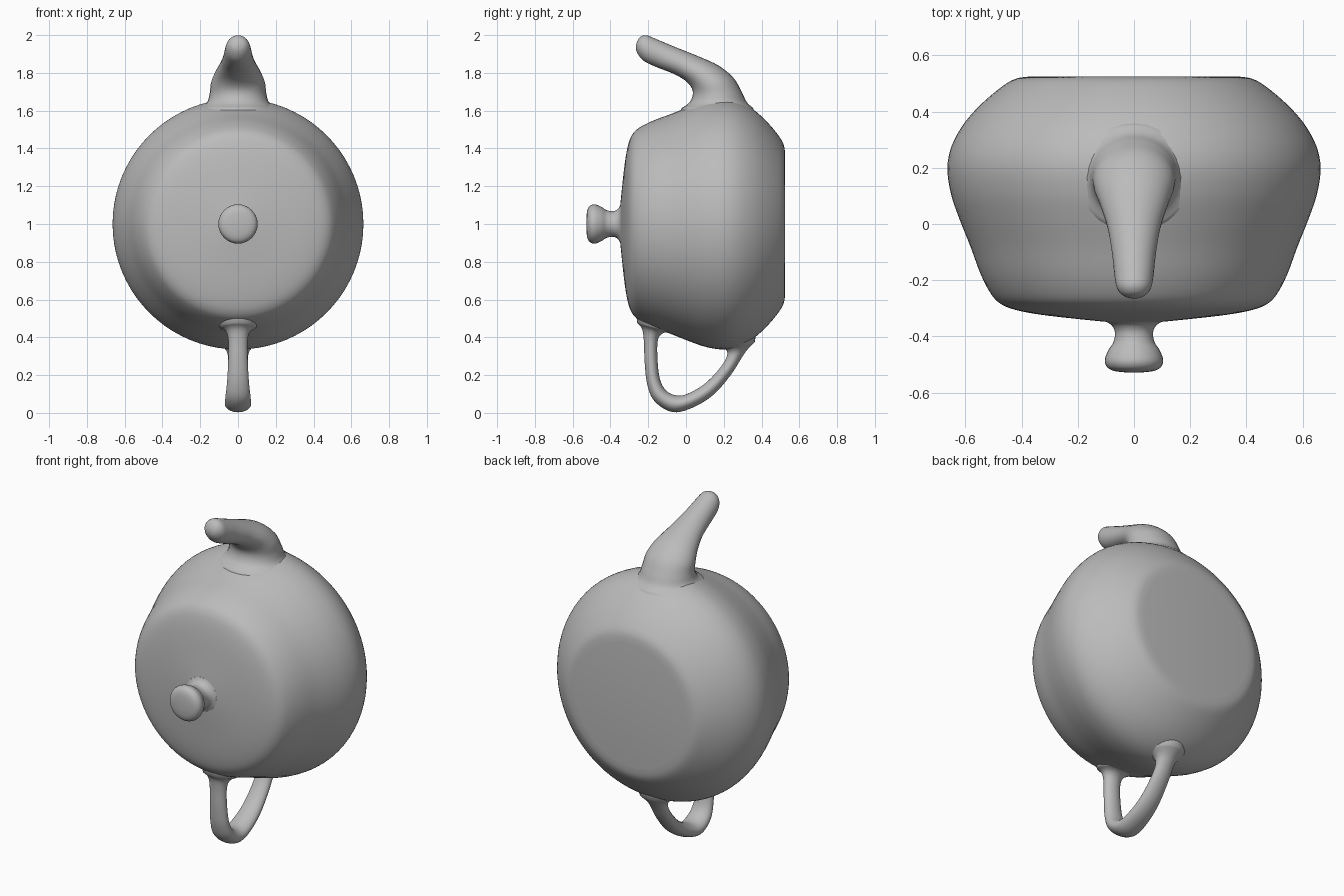
import bpy, bmesh, math

if "Cube" in bpy.data.objects:
    bpy.data.objects.remove(bpy.data.objects["Cube"])

clay = bpy.data.materials.new("grey clay")
clay.diffuse_color = (0.5, 0.5, 0.5, 1)
clay.use_nodes = True
clay.node_tree.nodes["Principled BSDF"].inputs["Base Color"].default_value = clay.diffuse_color


def spline(pts, steps):
    """Catmull-Rom curve through points of any dimension."""
    out = []
    for i in range(len(pts) - 1):
        a, b, c, d = (pts[max(0, min(len(pts) - 1, i + k))] for k in (-1, 0, 1, 2))
        for s in range(steps):
            t = s / steps
            out.append(tuple(
                0.5 * (2 * q + (r - p) * t + (2 * p - 5 * q + 4 * r - u) * t * t
                       + (3 * q - p - 3 * r + u) * t ** 3)
                for p, q, r, u in zip(a, b, c, d)))
    return out + [tuple(pts[-1])]


def skin(name, rings, cap_start=False, cap_end=False):
    """Join a list of equal rings of points into one smooth surface."""
    bm = bmesh.new()
    vs = [[bm.verts.new(p) for p in ring] for ring in rings]
    n = len(vs[0])
    for a, b in zip(vs, vs[1:]):
        for i in range(n):
            j = (i + 1) % n
            bm.faces.new((a[i], a[j], b[j], b[i]))
    if cap_start:
        bm.faces.new(vs[0])
    if cap_end:
        bm.faces.new(vs[-1])
    bmesh.ops.recalc_face_normals(bm, faces=bm.faces[:])
    mesh = bpy.data.meshes.new(name)
    bm.to_mesh(mesh)
    bm.free()
    mesh.materials.append(clay)
    ob = bpy.data.objects.new(name, mesh)
    bpy.context.collection.objects.link(ob)
    bpy.context.view_layer.objects.active = ob
    ob.select_set(True)
    bpy.ops.object.shade_smooth_by_angle(angle=math.radians(50))
    ob.select_set(False)


def lathe(name, profile, sides, **caps):
    """Turn (y, radius) points around the y axis at height 1."""
    skin(name, [[(r * math.cos(math.tau * i / sides), y,
                  1 + r * math.sin(math.tau * i / sides)) for i in range(sides)]
                for y, r in profile], **caps)


# Body with lid face at the front and flat base at the back
body = spline([(-0.348, 0.10), (-0.338, 0.20), (-0.323, 0.33), (-0.306, 0.42),
               (-0.285, 0.473), (-0.25, 0.508), (-0.18, 0.545), (-0.08, 0.582),
               (0.02, 0.622), (0.11, 0.652), (0.20, 0.664), (0.28, 0.648),
               (0.36, 0.603), (0.43, 0.54), (0.49, 0.468), (0.517, 0.42),
               (0.525, 0.37)], 4)
lathe("body", body, 80, cap_end=True)

# Lid knob with flared neck
knob = spline([(-0.348, 0.10), (-0.36, 0.08), (-0.385, 0.068), (-0.42, 0.073),
               (-0.45, 0.092), (-0.485, 0.104), (-0.51, 0.095), (-0.523, 0.07),
               (-0.528, 0.03)], 4)
lathe("lid_knob", knob, 32, cap_end=True)


def body_radius(y):
    for (y0, r0), (y1, r1) in zip(body, body[1:]):
        if y0 <= y <= y1:
            return r0 + (r1 - r0) * (y - y0) / (y1 - y0)
    return 0.4


def oval_tube(name, sections, side, snap_end=False, cap_end=False, n=28):
    """Sections are (edge y, edge z, other edge y, other edge z, half width);
    the ends that meet the body are laid onto its surface."""
    rings = []
    for y0, z0, y1, z1, w in spline(sections, 5):
        ring = []
        for i in range(n):
            c, s = math.cos(math.tau * i / n), math.sin(math.tau * i / n)
            ring.append((w * s, (y0 + y1) / 2 + c * (y1 - y0) / 2,
                         (z0 + z1) / 2 + c * (z1 - z0) / 2))
        rings.append(ring)
    for k in ([0, -1] if snap_end else [0]):
        rings[k] = [(x, y, 1 + side * (math.sqrt(body_radius(y) ** 2 - x * x) - 0.004))
                    for x, y, z in rings[k]]
    skin(name, rings, cap_end=cap_end)


# Curved spout
oval_tube("spout", [
    (-0.03, 1.61, 0.36, 1.61, 0.205),
    (0.015, 1.64, 0.322, 1.645, 0.165),
    (0.035, 1.68, 0.295, 1.70, 0.15),
    (0.03, 1.72, 0.25, 1.775, 0.143),
    (-0.005, 1.76, 0.17, 1.84, 0.122),
    (-0.07, 1.797, 0.06, 1.89, 0.095),
    (-0.15, 1.828, -0.06, 1.938, 0.078),
    (-0.215, 1.858, -0.16, 1.98, 0.069),
    (-0.245, 1.885, -0.21, 1.999, 0.06),
    (-0.262, 1.915, -0.242, 1.99, 0.04),
    (-0.266, 1.94, -0.26, 1.965, 0.012)], 1, cap_end=True)

# Looped handle
oval_tube("handle", [
    (-0.262, 0.48, -0.08, 0.43, 0.10),
    (-0.233, 0.445, -0.125, 0.42, 0.065),
    (-0.223, 0.38, -0.15, 0.38, 0.051),
    (-0.219, 0.27, -0.15, 0.27, 0.052),
    (-0.205, 0.15, -0.137, 0.175, 0.058),
    (-0.165, 0.06, -0.105, 0.118, 0.066),
    (-0.07, 0.004, -0.05, 0.092, 0.07),
    (0.04, 0.03, 0.01, 0.102, 0.067),
    (0.15, 0.10, 0.10, 0.155, 0.06),
    (0.24, 0.205, 0.18, 0.238, 0.054),
    (0.295, 0.292, 0.218, 0.305, 0.053),
    (0.325, 0.335, 0.205, 0.34, 0.068),
    (0.37, 0.38, 0.16, 0.35, 0.105)], -1, snap_end=True)
